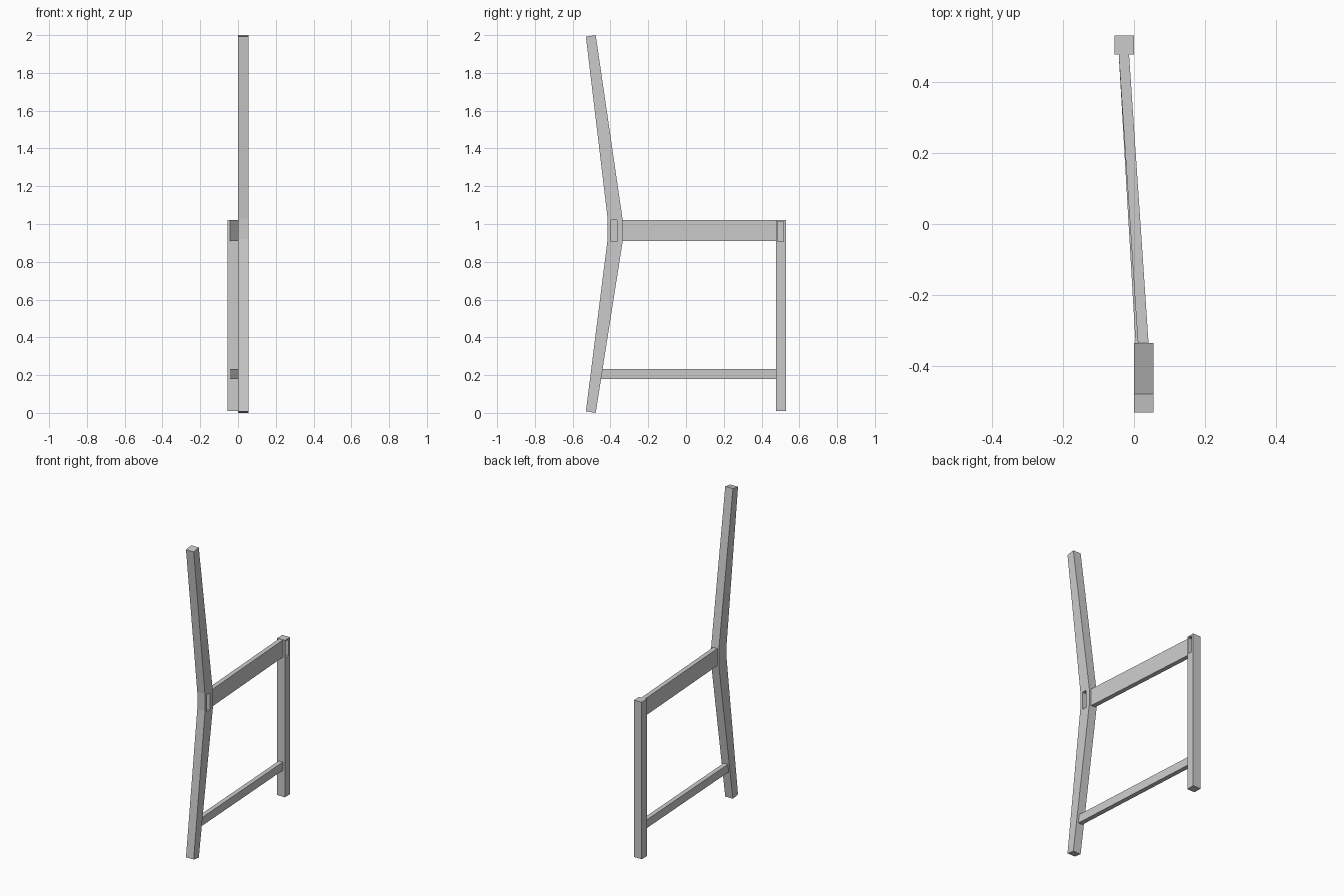
import bpy, bmesh
from mathutils import Vector

if "Cube" in bpy.data.objects:
    bpy.data.objects.remove(bpy.data.objects["Cube"])


def prism(name, profile, offset):
    """Extrude a flat polygon along an offset vector."""
    bm = bmesh.new()
    face = bm.faces.new([bm.verts.new(p) for p in profile])
    ext = bmesh.ops.extrude_face_region(bm, geom=[face])
    moved = [v for v in ext["geom"] if isinstance(v, bmesh.types.BMVert)]
    bmesh.ops.translate(bm, verts=moved, vec=Vector(offset))
    bmesh.ops.recalc_face_normals(bm, faces=bm.faces)
    mesh = bpy.data.meshes.new(name)
    bm.to_mesh(mesh)
    bm.free()
    obj = bpy.data.objects.new(name, mesh)
    bpy.context.collection.objects.link(obj)
    return obj


def box(name, x0, x1, y0, y1, z0, z1):
    return prism(name, [(x0, y0, z0), (x1, y0, z0), (x1, y1, z0), (x0, y1, z0)],
                 (0, 0, z1 - z0))


def mortise(leg, *bounds):
    """Cut a blind rectangular pocket into a leg."""
    cutter = box(leg.name + "_mortise_cutter", *bounds)
    cutter.hide_render = True
    cutter.hide_viewport = True
    mod = leg.modifiers.new("mortise", 'BOOLEAN')
    mod.operation = 'DIFFERENCE'
    mod.solver = 'EXACT'
    mod.object = cutter


def rail(name, y_back, y_front, z0, z1):
    """Side bar running at a slight angle between the two legs."""
    prism(name, [(0.011, y_back, z0), (0.041, y_back, z0),
                 (-0.014, y_front, z0), (-0.043, y_front, z0)], (0, 0, z1 - z0))


# Bent back leg and back post in one piece
back = [(-0.53, 0.008), (-0.478, 0.0), (-0.335, 0.91), (-0.335, 1.02),
        (-0.478, 2.0), (-0.53, 1.992), (-0.415, 1.03), (-0.415, 0.92)]
back_leg = prism("back_leg", [(0, y, z) for y, z in back], (0.055, 0, 0))
mortise(back_leg, 0.03, 0.07, -0.396, -0.365, 0.907, 1.02)

# Straight front leg
front_leg = box("front_leg", -0.055, 0.0, 0.477, 0.53, 0.01, 1.022)
mortise(front_leg, -0.035, 0.02, 0.485, 0.517, 0.907, 1.014)

# Seat rail and lower stretcher
rail("seat_rail", -0.336, 0.478, 0.91, 1.02)
rail("lower_stretcher", -0.45, 0.478, 0.18, 0.233)
